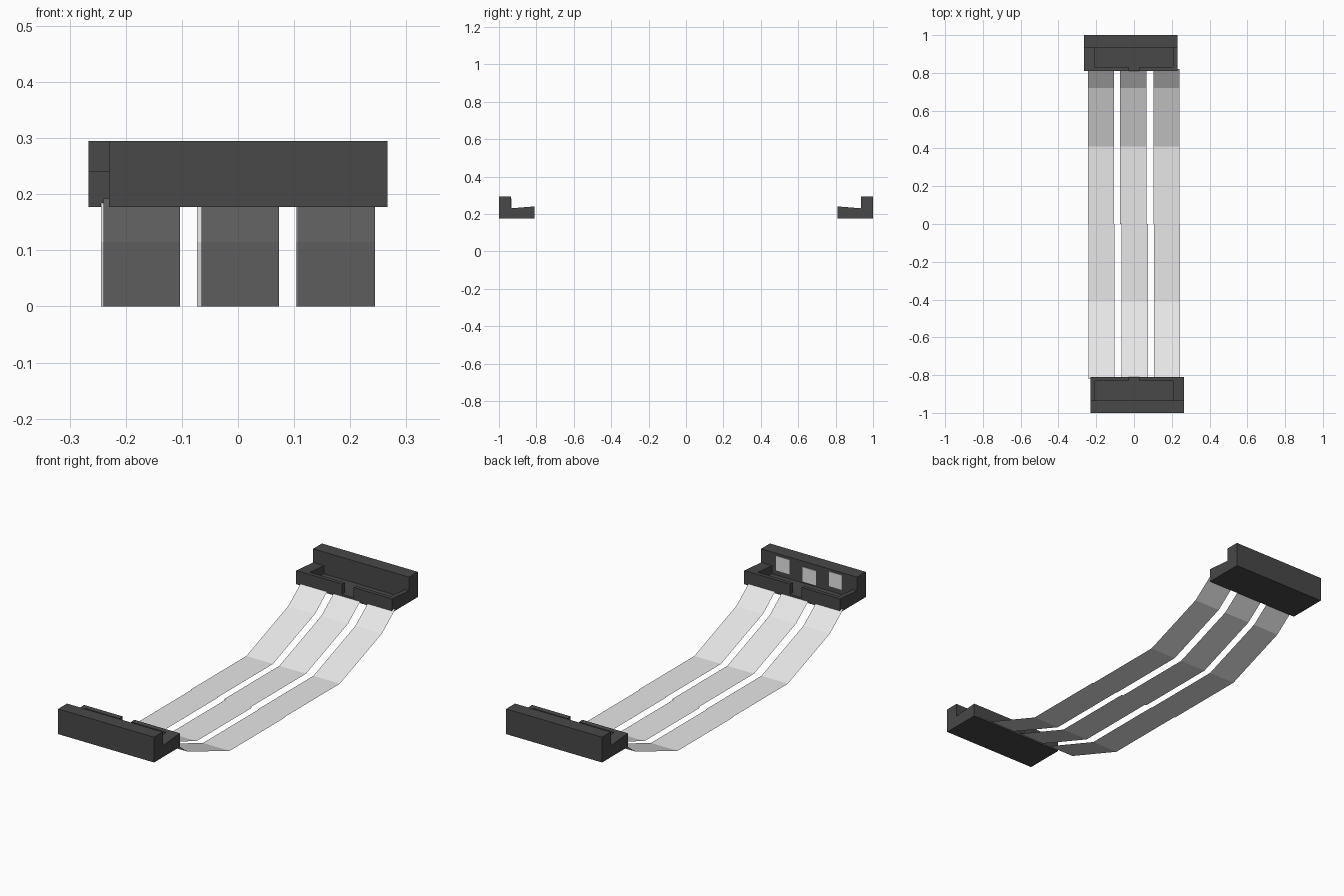
import bpy, bmesh, math
from mathutils import Matrix

if "Cube" in bpy.data.objects:
    bpy.data.objects.remove(bpy.data.objects["Cube"])


def material(name, v):
    m = bpy.data.materials.new(name)
    m.diffuse_color = (v, v, v, 1)
    m.use_nodes = True
    m.node_tree.nodes["Principled BSDF"].inputs["Base Color"].default_value = m.diffuse_color
    return m


BLACK = material("black plastic", 0.065)
GREY = material("light grey", 0.8)
HALF_TURN = Matrix.Rotation(math.pi, 4, 'Z')


def add_object(name, bm, mat, turned=False):
    if turned:
        bm.transform(HALF_TURN)
    me = bpy.data.meshes.new(name)
    bm.to_mesh(me)
    bm.free()
    me.materials.append(mat)
    ob = bpy.data.objects.new(name, me)
    bpy.context.collection.objects.link(ob)
    return ob


def prism(points, offset):
    """Extrude a closed outline along an offset."""
    bm = bmesh.new()
    face = bm.faces.new([bm.verts.new(p) for p in points])
    ext = bmesh.ops.extrude_face_region(bm, geom=[face])
    bmesh.ops.translate(bm, vec=offset,
                        verts=[e for e in ext["geom"] if isinstance(e, bmesh.types.BMVert)])
    bmesh.ops.recalc_face_normals(bm, faces=bm.faces)
    return bm


# Connector side profile (y, z) and the outline of its recess with key notch (x, y)
PROFILE = [(-1, 0.177), (-0.81, 0.177), (-0.81, 0.241), (-0.935, 0.231),
           (-0.935, 0.295), (-1, 0.295)]
RECESS = [(-0.207, -0.935), (0.21, -0.935), (0.21, -0.832), (0.03, -0.832),
          (0.03, -0.78), (-0.03, -0.78), (-0.03, -0.832), (-0.207, -0.832)]


def connector(name, turned):
    ob = add_object(name, prism([(-0.23, y, z) for y, z in PROFILE], (0.496, 0, 0)),
                    BLACK, turned)
    cutter = add_object(name + "_cutter",
                        prism([(x, y, 0.193) for x, y in RECESS], (0, 0, 0.2)),
                        BLACK, turned)
    mod = ob.modifiers.new("recess", 'BOOLEAN')
    mod.operation = 'DIFFERENCE'
    mod.solver = 'EXACT'
    mod.object = cutter
    bpy.context.view_layer.objects.active = ob
    bpy.ops.object.modifier_apply(modifier=mod.name)
    bpy.data.objects.remove(cutter)


# Sagging ribbon strips, one sheet per half: path (y, z) and strip edges in x
PATH = [(-0.82, 0.192), (-0.72, 0.115), (-0.41, 0.0), (0.0, 0.0)]
STRIPS = [(-0.24, -0.103), (-0.065, 0.073), (0.106, 0.244)]


def ribbons(name, turned):
    for i, (x0, x1) in enumerate(STRIPS):
        bm = bmesh.new()
        rows = [(bm.verts.new((x0, y, z)), bm.verts.new((x1, y, z))) for y, z in PATH]
        for a, b in zip(rows, rows[1:]):
            bm.faces.new((a[0], a[1], b[1], b[0]))
        add_object(f"{name}_{i + 1}", bm, GREY, turned)


for side, turned in (("front", False), ("back", True)):
    connector(side + "_connector", turned)
    ribbons(side + "_ribbon", turned)

# Small contact plates on the inner wall of the front connector
for i, (x, z) in enumerate([(-0.12, 0.25), (0.015, 0.235), (0.152, 0.25)]):
    h = 0.034
    add_object(f"contact_plate_{i + 1}",
               prism([(x - h, -0.936, z - h), (x + h, -0.936, z - h),
                      (x + h, -0.936, z + h), (x - h, -0.936, z + h)], (0, 0.004, 0)), GREY)
